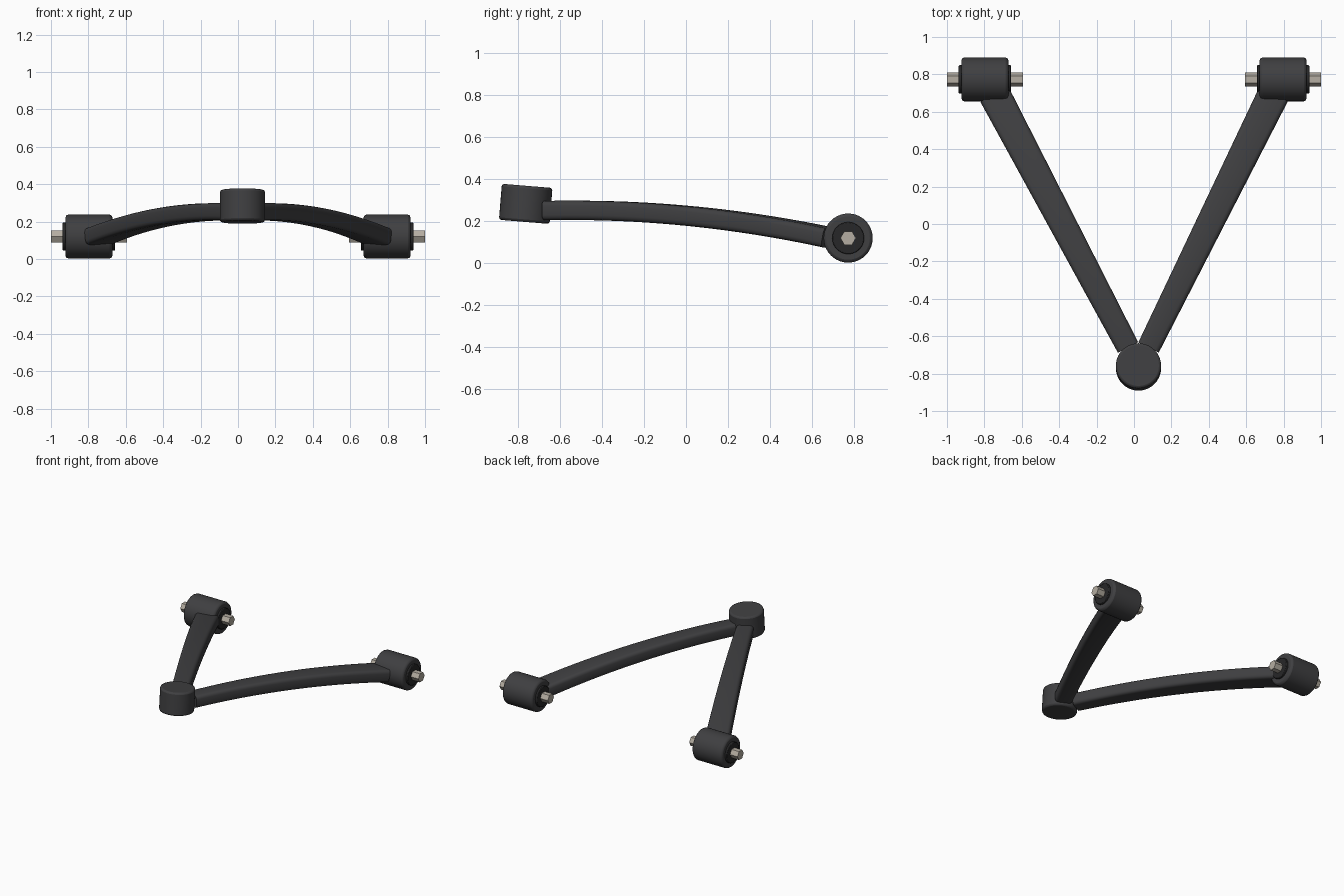
import bpy, bmesh
from math import radians, sin, cos, pi
from mathutils import Vector

if "Cube" in bpy.data.objects:
    bpy.data.objects.remove(bpy.data.objects["Cube"])


def material(name, rgb):
    m = bpy.data.materials.new(name)
    m.diffuse_color = (*rgb, 1)
    m.use_nodes = True
    m.node_tree.nodes["Principled BSDF"].inputs["Base Color"].default_value = m.diffuse_color
    return m


DARK = material("dark_steel", (0.05, 0.05, 0.053))
RUBBER = material("rubber", (0.02, 0.02, 0.021))
METAL = material("bare_metal", (0.46, 0.42, 0.36))


def finish(ob, name, mat, bevel=0, segments=2, smooth=True):
    ob.name = name
    ob.data.materials.append(mat)
    if bevel:
        b = ob.modifiers.new("bevel", 'BEVEL')
        b.width, b.segments, b.limit_method = bevel, segments, 'ANGLE'
        b.angle_limit = radians(50)
    if smooth:
        bpy.ops.object.select_all(action='DESELECT')
        ob.select_set(True)
        bpy.context.view_layer.objects.active = ob
        bpy.ops.object.shade_smooth_by_angle(angle=radians(35))
    return ob


def cylinder(name, mat, loc, r, depth, rot, sides=40, bevel=0, smooth=True):
    bpy.ops.mesh.primitive_cylinder_add(vertices=sides, radius=r, depth=depth,
                                        location=loc, rotation=rot)
    return finish(bpy.context.object, name, mat, bevel, 2, smooth)


def section(w, h, c):
    """Rounded rectangle outline as (sideways, up) pairs."""
    pts = []
    for sx, sz, a0 in ((1, 1, 0), (-1, 1, 90), (-1, -1, 180), (1, -1, 270)):
        for k in range(4):
            a = radians(a0 + 30 * k)
            pts.append((sx * (w / 2 - c) + c * cos(a), sz * (h / 2 - c) + c * sin(a)))
    return pts


def arm(name, start, end):
    """Tapered bar that bows downward toward the bushing."""
    n = 24
    a, b = Vector((*start, 0)), Vector((*end, 0))
    side = (b - a).normalized().cross(Vector((0, 0, 1)))

    def point(t):
        p = a.lerp(b, t)
        p.z = 0.251 + 0.028 * t - 0.158 * t * t
        return p

    bm = bmesh.new()
    rings = []
    for i in range(n + 1):
        t = i / n
        p = point(t)
        tangent = (point(t + 0.01) - point(t - 0.01)).normalized()
        up = side.cross(tangent)
        w = 0.122 + 0.048 * t
        rings.append([bm.verts.new(p + side * u + up * v)
                      for u, v in section(w, 0.092, 0.024)])
    m = len(rings[0])
    for r0, r1 in zip(rings, rings[1:]):
        for j in range(m):
            k = (j + 1) % m
            bm.faces.new((r0[j], r0[k], r1[k], r1[j]))
    bm.faces.new(rings[0])
    bm.faces.new(rings[-1])
    bmesh.ops.recalc_face_normals(bm, faces=bm.faces)
    me = bpy.data.meshes.new(name)
    bm.to_mesh(me)
    bm.free()
    ob = bpy.data.objects.new(name, me)
    bpy.context.collection.objects.link(ob)
    return finish(ob, name, DARK)


# Ball joint housing at the tip, tipped slightly back
cylinder("ball_joint_housing", DARK, (0.024, -0.764, 0.283), 0.121, 0.172,
         (radians(-4.7), 0, 0), bevel=0.012)

# Two arms of the wishbone
arm("left_arm", (-0.032, -0.66), (-0.743, 0.687))
arm("right_arm", (0.078, -0.66), (0.743, 0.687))

# Bushing, rubber insert and hex sleeve at each inner end
for label, s in (("left", -1), ("right", 1)):
    loc = (s * 0.797, 0.773, 0.12)
    rot = (0, pi / 2, 0)
    cylinder(label + "_bushing_housing", DARK, loc, 0.117, 0.25, rot, bevel=0.014)
    cylinder(label + "_rubber_insert", RUBBER, loc, 0.076, 0.28, rot, bevel=0.004)
    cylinder(label + "_hex_sleeve", METAL, loc, 0.037, 0.406, rot, sides=6, smooth=False)
